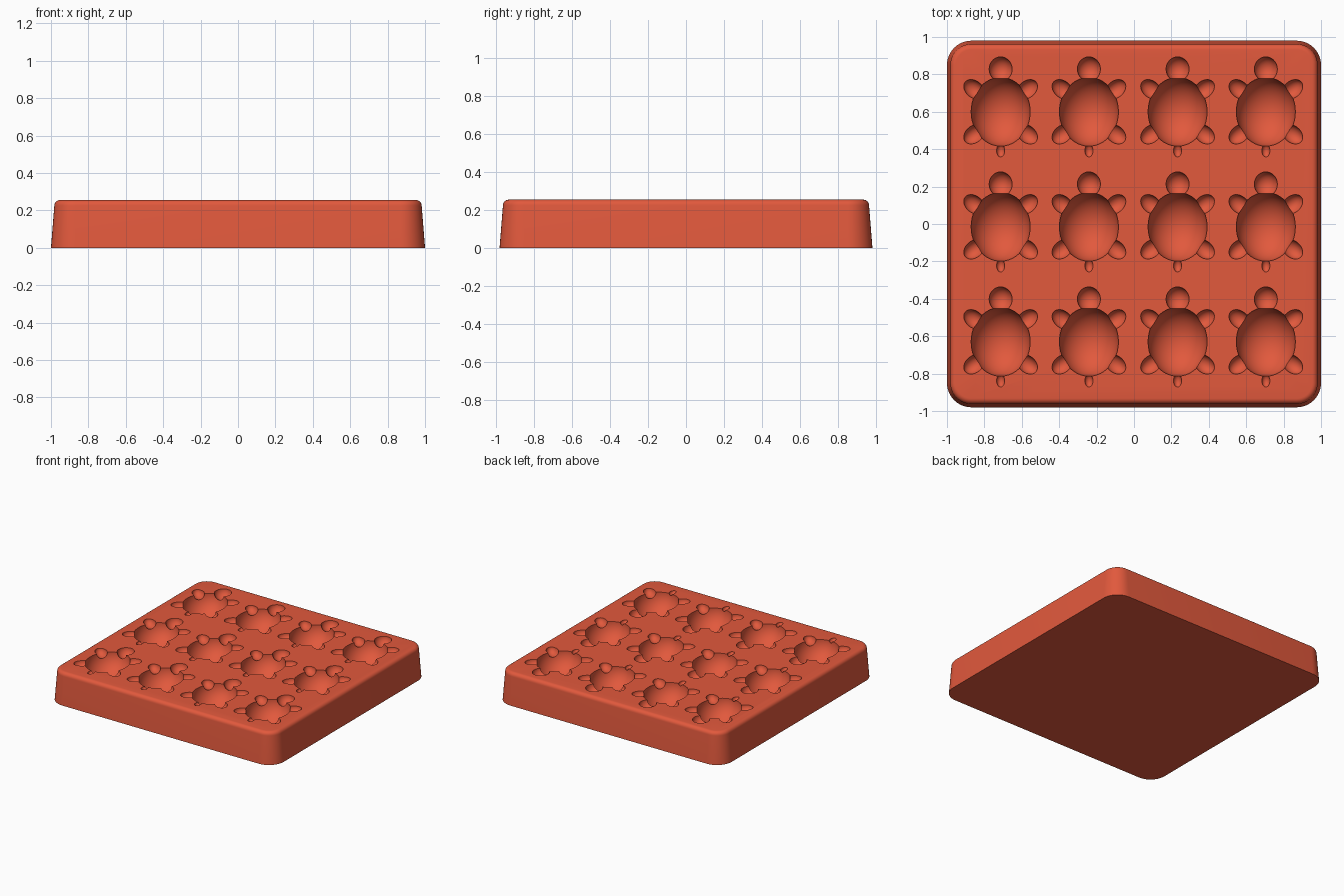
import bpy, bmesh
from math import sin, cos, pi, radians
from mathutils import Matrix, Vector

cube = bpy.data.objects.get("Cube")
if cube:
    bpy.data.objects.remove(cube, do_unlink=True)

# Single terracotta colour
clay = bpy.data.materials.new("terracotta_red")
clay.use_nodes = True
colour = (0.76, 0.1, 0.046, 1)
clay.diffuse_color = colour
clay.node_tree.nodes["Principled BSDF"].inputs["Base Color"].default_value = colour

HEIGHT, HALF_X, HALF_Y, CORNER, FILLET = 0.255, 1.0, 0.98, 0.13, 0.03
COLUMNS = [-0.713, -0.241, 0.233, 0.705]
ROWS = [0.6, -0.015, -0.63]


def add_object(name, bm):
    mesh = bpy.data.meshes.new(name)
    bm.to_mesh(mesh)
    bm.free()
    mesh.materials.append(clay)
    obj = bpy.data.objects.new(name, mesh)
    bpy.context.collection.objects.link(obj)
    return obj


def rounded_ring(bm, z, inset, steps=10):
    """Ring of a rounded rectangle pulled in by the inset."""
    verts = []
    radius = CORNER - inset
    for quarter, (sx, sy) in enumerate([(1, 1), (-1, 1), (-1, -1), (1, -1)]):
        for i in range(steps + 1):
            a = (quarter + i / steps) * pi / 2
            verts.append(bm.verts.new((sx * (HALF_X - CORNER) + radius * cos(a),
                                       sy * (HALF_Y - CORNER) + radius * sin(a), z)))
    return verts


# Tapered slab with a filleted top edge
bm = bmesh.new()
profile = [(0, 0)]
for i in range(7):
    a = i / 6 * pi / 2
    profile.append((HEIGHT - FILLET + FILLET * sin(a), 0.018 + FILLET * (1 - cos(a))))
rings = [rounded_ring(bm, z, inset) for z, inset in profile]
for low, high in zip(rings, rings[1:]):
    for i in range(len(low)):
        j = (i + 1) % len(low)
        bm.faces.new((low[i], low[j], high[j], high[i]))
bm.faces.new(rings[0][::-1])
bm.faces.new(rings[-1])
bmesh.ops.recalc_face_normals(bm, faces=bm.faces)
tray = add_object("mould_tray", bm)


def ellipsoid_cutter(name, parts, segments):
    """Repeat ellipsoids (x, y, radii, turn) in every cavity position."""
    bm = bmesh.new()
    for cx in COLUMNS:
        for cy in ROWS:
            for x, y, radii, turn in parts:
                place = (Matrix.Translation((cx + x, cy + y, HEIGHT + 0.0007))
                         @ Matrix.Rotation(radians(turn), 4, 'Z')
                         @ Matrix.Diagonal(Vector((*radii, 1))))
                bmesh.ops.create_uvsphere(bm, u_segments=segments, v_segments=segments // 2 + 1,
                                          radius=1, matrix=place)
    obj = add_object(name, bm)
    obj.hide_render = True
    return obj


# Turtle cavities: domed shell, then head, tail and four flippers
shell = [(0, 0, (0.158, 0.184, 0.16), 0)]
limbs = [(0, 0.228, (0.062, 0.066, 0.062), 0), (0, -0.208, (0.022, 0.034, 0.024), 0)]
for side in (1, -1):
    for end in (1, -1):
        limbs.append((side * 0.142, end * 0.12, (0.062, 0.045, 0.047), side * end * 40))

for cutter in (ellipsoid_cutter("shell_cutter", shell, 48),
               ellipsoid_cutter("limb_cutter", limbs, 28)):
    cut = tray.modifiers.new("cavities", 'BOOLEAN')
    cut.operation = 'DIFFERENCE'
    cut.solver = 'EXACT'
    cut.object = cutter
    bpy.context.view_layer.objects.active = tray
    bpy.ops.object.modifier_apply(modifier=cut.name)
    bpy.data.objects.remove(cutter, do_unlink=True)

# Smooth walls with crisp cavity rims
bpy.ops.object.select_all(action='DESELECT')
tray.select_set(True)
bpy.context.view_layer.objects.active = tray
bpy.ops.object.shade_smooth_by_angle(angle=radians(30))
